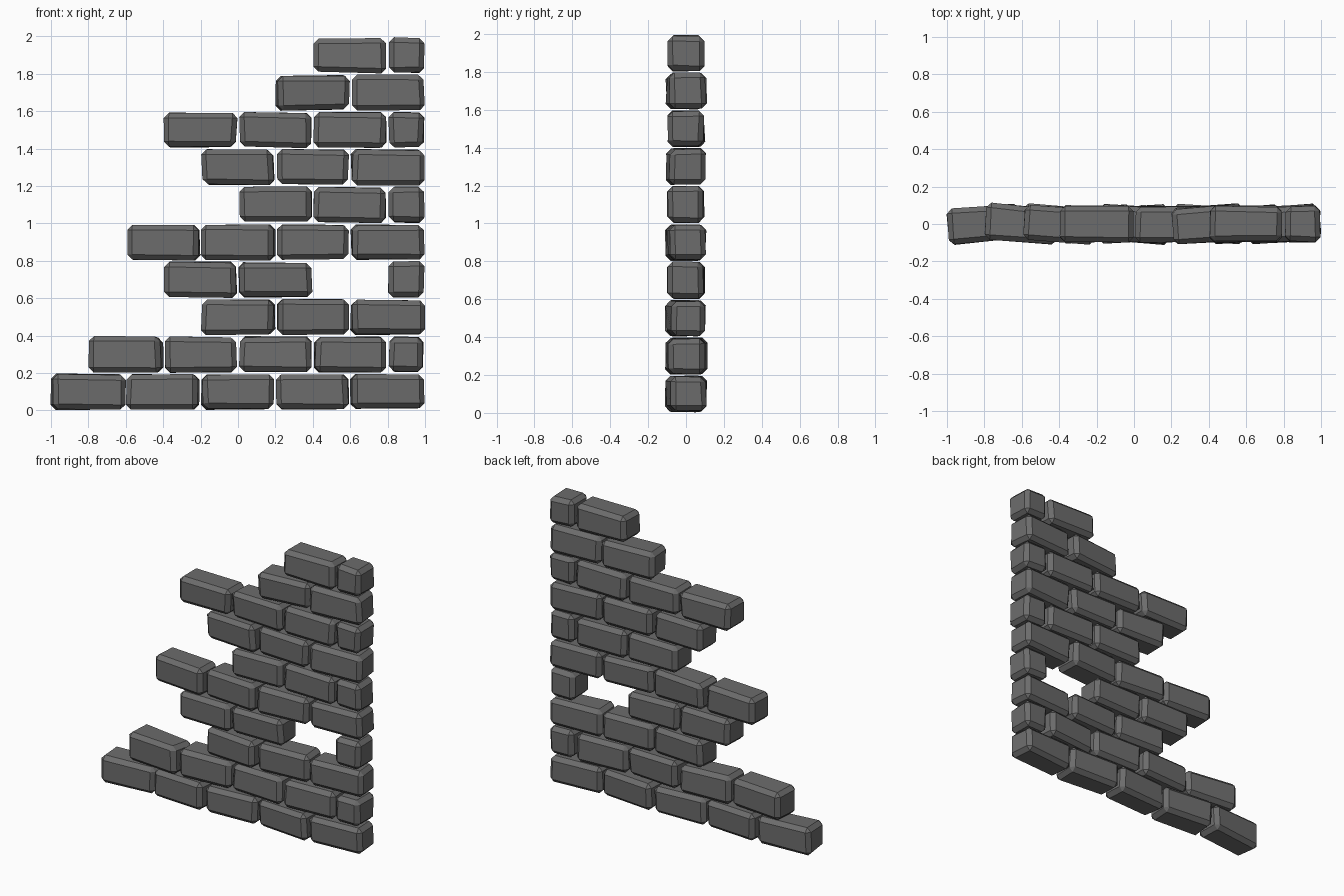
import bpy, bmesh, math, random
from mathutils import Matrix, Vector

if "Cube" in bpy.data.objects:
    bpy.data.objects.remove(bpy.data.objects["Cube"])

random.seed(7)

stone = bpy.data.materials.new("dark grey stone")
stone.diffuse_color = (0.15, 0.15, 0.15, 1)
stone.use_nodes = True
stone.node_tree.nodes["Principled BSDF"].inputs["Base Color"].default_value = stone.diffuse_color

COURSE = 0.2   # height of one course
LONG = 0.4     # length of a full brick


def brick(name, x0, x1, z0, yaw):
    """Chamfered block with slightly uneven corners, filling one cell of the wall."""
    bm = bmesh.new()
    bmesh.ops.create_cube(bm, size=1)
    dims = Vector((x1 - x0 - 0.002, 0.202, COURSE - 0.002))
    for v in bm.verts:
        for i in range(3):
            v.co[i] *= dims[i]
            # pull corners inwards by a small random amount
            pull = random.uniform(0, 0.014 if i < 2 else 0.012)
            v.co[i] -= math.copysign(pull, v.co[i])
    bmesh.ops.bevel(bm, geom=bm.edges[:], offset=0.027, segments=1,
                    profile=0.5, affect='EDGES', clamp_overlap=True)
    bm.transform(Matrix.Rotation(math.radians(yaw), 4, 'Z'))
    bmesh.ops.recalc_face_normals(bm, faces=bm.faces[:])
    me = bpy.data.meshes.new(name)
    bm.to_mesh(me)
    bm.free()
    me.materials.append(stone)
    ob = bpy.data.objects.new(name, me)
    ob.location = ((x0 + x1) / 2, 0, z0 + COURSE / 2)
    bpy.context.collection.objects.link(ob)


# Each course: left edges of its bricks and their turns in degrees.
# A brick starting at 0.8 is a half brick at the straight end of the wall.
courses = [
    [(-1.0, 5), (-0.6, -4), (-0.2, 3), (0.2, -3), (0.6, 4)],
    [(-0.8, -5), (-0.4, 3), (0.0, -2), (0.4, 4), (0.8, 0)],
    [(-0.2, -4), (0.2, 3), (0.6, 4)],
    [(-0.4, 0), (0.0, 1), (0.8, 0)],
    [(-0.6, -4), (-0.2, -4), (0.2, 3), (0.6, 2)],
    [(0.0, 0), (0.4, -1), (0.8, 0)],
    [(-0.2, -3), (0.2, 0), (0.6, 3)],
    [(-0.4, 0), (0.0, 0), (0.4, -1), (0.8, 0)],
    [(0.2, 4), (0.6, 3)],
    [(0.4, 0), (0.8, 0)],
]

for row, bricks in enumerate(courses):
    for n, (x, yaw) in enumerate(bricks):
        kind = "half_brick" if x > 0.7 else "brick"
        brick(f"{kind}_course{row + 1}_{n + 1}", x, min(x + LONG, 1.0), row * COURSE, yaw)
